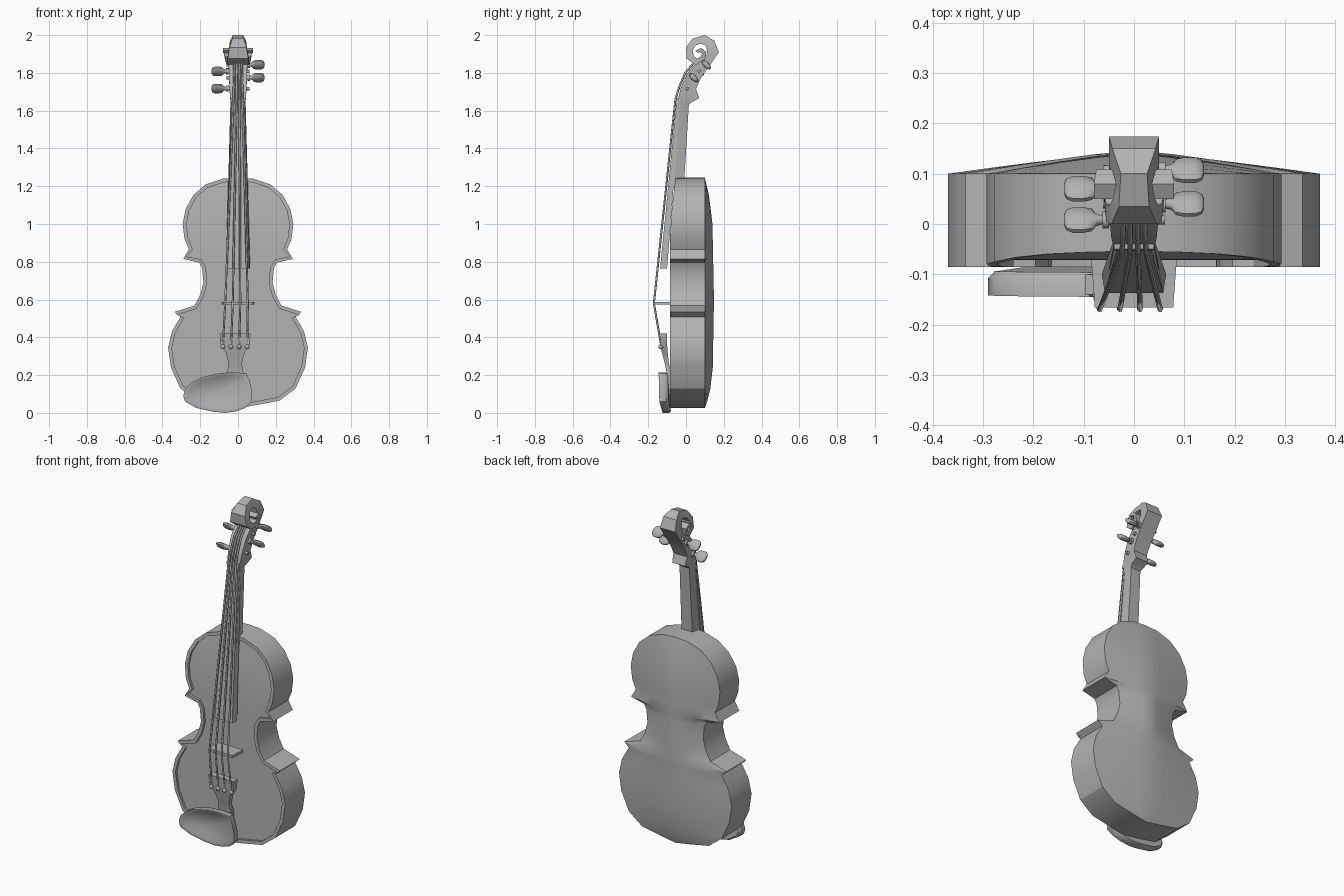
import bpy, bmesh, math
from mathutils import Vector, Matrix

if "Cube" in bpy.data.objects:
    bpy.data.objects.remove(bpy.data.objects["Cube"])

grey = bpy.data.materials.new("dark_grey")
grey.diffuse_color = (.45, .45, .45, 1)
grey.use_nodes = True
grey.node_tree.nodes["Principled BSDF"].inputs["Base Color"].default_value = grey.diffuse_color


def finish(name, bm, angle=30):
    bmesh.ops.remove_doubles(bm, verts=bm.verts, dist=0.0005)
    bmesh.ops.recalc_face_normals(bm, faces=bm.faces)
    me = bpy.data.meshes.new(name)
    bm.to_mesh(me)
    bm.free()
    me.shade_smooth()
    me.set_sharp_from_angle(angle=math.radians(angle))
    me.materials.append(grey)
    ob = bpy.data.objects.new(name, me)
    bpy.context.collection.objects.link(ob)
    return ob


def grid(bm, rows, closed=False):
    vs = [[bm.verts.new(p) for p in r] for r in rows]
    n = len(rows[0])
    for a, b in zip(vs, vs[1:]):
        for i in range(n if closed else n - 1):
            j = (i + 1) % n
            bm.faces.new((a[i], a[j], b[j], b[i]))
    return vs


def loft(name, rings, angle=30):
    bm = bmesh.new()
    vs = grid(bm, rings, True)
    bm.faces.new(vs[0])
    bm.faces.new(vs[-1])
    return finish(name, bm, angle)


def section(front, back, hw_front, hw_back=None):
    hb = hw_front if hw_back is None else hw_back
    return [(-hw_front, *front), (hw_front, *front), (hb, *back), (-hb, *back)]


def lerp_table(t, table):
    for (a, u), (b, v) in zip(table, table[1:]):
        if t <= b:
            return u + (v - u) * max(0, (t - a) / (b - a))
    return table[-1][1]


# body: half outline (x, z) from top to bottom
half = [(0, 1.245), (.08, 1.24), (.17, 1.21), (.235, 1.155), (.277, 1.08), (.293, 1.0),
        (.283, .92), (.26, .865), (.29, .815), (.205, .795), (.19, .765), (.183, .69),
        (.2, .625), (.23, .568), (.335, .535), (.305, .508), (.35, .43), (.37, .345),
        (.355, .24), (.305, .13), (.22, .065), (.1, .042), (0, .025)]


def front_y(z):
    return lerp_table(z, [(0, -.086), (.9, -.086), (1.08, -.075), (1.2, -.061), (1.25, -.054)])


def arch(z):
    return lerp_table(z, [(.025, 0), (.09, .022), (.2, .041), (.6, .048), (1.0, .04), (1.15, .022), (1.245, 0)])


inner = []
for i, (x, z) in enumerate(half):
    p = Vector(half[i - 1]) if i else Vector((-half[1][0], half[1][1]))
    q = Vector(half[i + 1]) if i < len(half) - 1 else Vector((-half[-2][0], half[-2][1]))
    d = (q - p).normalized()
    inner.append((max(0, x + d.y * .02), z - d.x * .02))

bm = bmesh.new()
for s in (1, -1):
    grid(bm, [[(s * x, .1, z), (s * x, front_y(z), z), (s * u, front_y(z), w),
               (s * u, front_y(z) + .014, w)] for (x, z), (u, w) in zip(half, inner)])
ts = (-1, -.75, -.5, -.25, 0, .25, .5, .75, 1)
grid(bm, [[(x * t, .1 + arch(z) * (1 - abs(t) ** 1.2), z) for t in ts] for x, z in half])
grid(bm, [[(u * t, front_y(z) + .014, w) for t in (-1, 0, 1)] for (u, w), (x, z) in zip(inner, half)])
bmesh.ops.remove_doubles(bm, verts=bm.verts, dist=.0005)
bmesh.ops.dissolve_degenerate(bm, edges=bm.edges, dist=.0005)
finish("body", bm, 28)

# neck, peg box and scroll in one sweep: front (y, z), back (y, z), half width
neck = [((-.09, 1.19), (-.012, 1.19), .05, .036), ((-.04, 1.63), (.015, 1.63), .04, .032),
        ((-.04, 1.65), (.03, 1.645), .04, .04), ((-.04, 1.67), (.07, 1.665), .042, .042),
        ((-.028, 1.72), (.053, 1.715), .045, .045), ((.003, 1.795), (.08, 1.775), .048, .048),
        ((.06, 1.862), (.125, 1.838), .05, .05), ((.115, 1.90), (.174, 1.91), .05, .05),
        ((.105, 1.945), (.15, 1.97), .043, .043), ((.08, 1.955), (.1, 2.0), .036, .026),
        ((.05, 1.945), (.035, 1.982), .042, .03), ((.035, 1.92), (0, 1.935), .05, .045),
        ((.04, 1.89), (.004, 1.875), .055, .055), ((.06, 1.875), (.05, 1.842), .06, .06),
        ((.08, 1.888), (.1, 1.868), .068, .068), ((.085, 1.905), (.108, 1.91), .075, .075),
        ((.072, 1.91), (.08, 1.932), .08, .08), ((.062, 1.905), (.05, 1.918), .08, .08)]
loft("neck_and_scroll", [section(*s) for s in neck], 25)

# fingerboard and nut
loft("fingerboard", [section((-.137, .765), (-.1, .765), .058, .064),
                     section((-.05, 1.655), (-.03, 1.655), .034, .04)])
loft("nut", [section((-.053, 1.65), (-.025, 1.65), .04), section((-.05, 1.668), (-.025, 1.668), .04)])

# bridge
loft("bridge", [section((-.166, z), (-.07, z), .078, .085) for z in (.573, .588)])

# tailpiece
tail = [(.42, .082, -.14, -.1), (.36, .076, -.136, -.1), (.32, .05, -.128, -.097),
        (.26, .034, -.112, -.09), (.21, .045, -.102, -.08), (.05, .03, -.095, -.075)]
ob = loft("tailpiece", [section((f, z), (b, z), w) for z, w, f, b in tail])
ob.location.x = -.015

# chin rest: dished oval plate (x, z)
rest = [(-.29, .09), (-.278, .13), (-.245, .16), (-.195, .187), (-.1, .21), (-.03, .215), (.045, .21),
        (.06, .175), (.072, .12), (.072, .06), (.04, .027), (-.01, .008), (-.07, 0), (-.13, .006),
        (-.22, .026), (-.28, .06)]
cx, cz = -.1, .11


def rest_ring(k, off):
    ring = []
    for x, z in rest:
        edge = lerp_table(z, [(0, -.125), (.06, -.143), (.22, -.147)])
        y = -.143 + (edge + .143) * k ** 3
        ring.append((cx + (x - cx) * k, y + off, cz + (z - cz) * k))
    return ring


dish = [rest_ring(k, .03 * (1 - k * k)) for k in (.97, .85, .7, .5, .3, .12)]
loft("chin_rest", [rest_ring(.93, .05), rest_ring(1, .036), rest_ring(1, .002)] + dish, 40)

# pegs: side, y, z
for i, (s, y, z) in enumerate([(1, .107, 1.843), (-1, .07, 1.808), (1, .04, 1.775), (-1, .008, 1.717)]):
    prof = [(-.062, .009), (.05, .011), (.05, .017), (.063, .017), (.063, .009), (.074, .012),
            (.084, .029), (.1, .033), (.122, .033), (.135, .026), (.139, .014)]
    rings = []
    for x, r in prof:
        flat = .45 if x > .08 else 1
        ring = []
        for k in range(10):
            a = math.tau * k / 10
            p = Matrix.Rotation(math.radians(45), 2) @ Vector((r * flat * math.cos(a), r * math.sin(a)))
            ring.append((s * x, y + p.x, z + p.y))
        rings.append(ring)
    loft(f"peg_{i + 1}", rings, 40)

# strings and their end beads
for i in range(4):
    t = i - 1.5
    xb = -.016 + t * .043
    pts = [(xb, -.13, .35), (-.008 + t * .04, -.17, .58), (t * .016, -.056, 1.66),
           (t * .015, -.034, 1.73), (t * .014, -.004, 1.8), (t * .013, .05, 1.862)]
    cu = bpy.data.curves.new("string", 'CURVE')
    cu.dimensions = '3D'
    cu.bevel_depth = .0055
    cu.bevel_resolution = 1
    cu.materials.append(grey)
    sp = cu.splines.new('POLY')
    sp.points.add(len(pts) - 1)
    for p, co in zip(sp.points, pts):
        p.co = (*co, 1)
    bpy.context.collection.objects.link(bpy.data.objects.new(f"string_{i + 1}", cu))
    bm = bmesh.new()
    bmesh.ops.create_uvsphere(bm, u_segments=10, v_segments=6, radius=.013,
                              matrix=Matrix.Translation((xb, -.133, .35)))
    finish(f"string_bead_{i + 1}", bm, 60)
